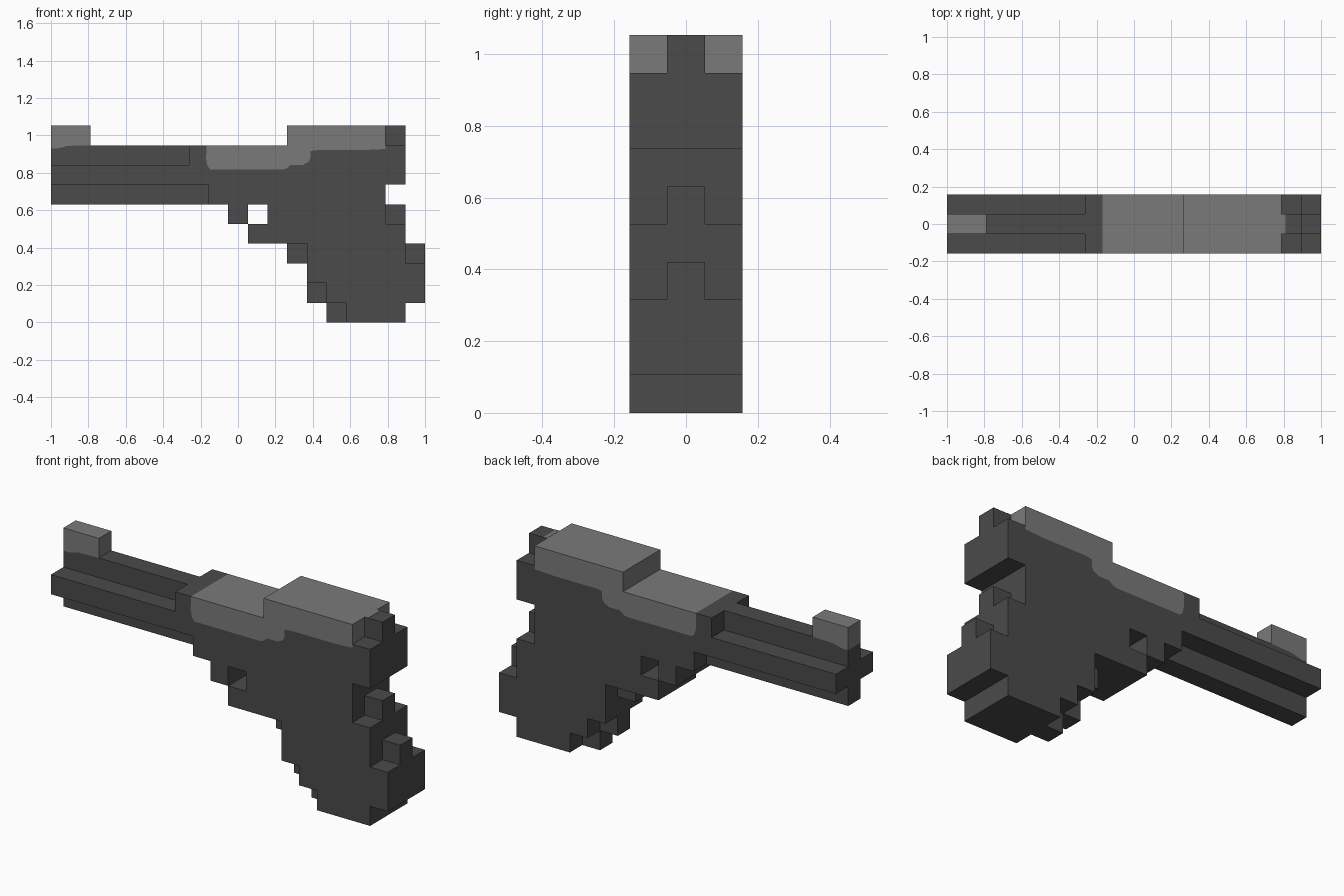
import bpy, bmesh

cube = bpy.data.objects.get("Cube")
if cube:
    bpy.data.objects.remove(cube)

U = 2 / 19            # size of one block; the model is 19 x 3 x 10 blocks


def make_material(name, value):
    mat = bpy.data.materials.new(name)
    mat.use_nodes = True
    colour = (value, value, value, 1)
    mat.diffuse_color = colour
    bsdf = mat.node_tree.nodes["Principled BSDF"]
    bsdf.inputs["Base Color"].default_value = colour
    bsdf.inputs["Roughness"].default_value = 0.8
    return mat


DARK = make_material("dark grey", 0.069)
LIGHT = make_material("light grey", 0.195)


def extrude_profile(name, points, blocks_wide, mat):
    """Extrude a side profile, given in blocks, evenly about y = 0."""
    half = blocks_wide * U / 2
    bm = bmesh.new()
    verts = [bm.verts.new((x * U - 1, -half, z * U)) for x, z in points]
    face = bm.faces.new(verts)
    ext = bmesh.ops.extrude_face_region(bm, geom=[face])
    moved = [v for v in ext["geom"] if isinstance(v, bmesh.types.BMVert)]
    bmesh.ops.translate(bm, verts=moved, vec=(0, 2 * half, 0))
    bmesh.ops.recalc_face_normals(bm, faces=bm.faces)
    mesh = bpy.data.meshes.new(name)
    bm.to_mesh(mesh)
    bm.free()
    mesh.materials.append(mat)
    obj = bpy.data.objects.new(name, mesh)
    bpy.context.collection.objects.link(obj)
    return obj


def block(name, x0, x1, z0, z1, blocks_wide, mat=DARK):
    return extrude_profile(name, [(x0, z0), (x1, z0), (x1, z1), (x0, z1)],
                           blocks_wide, mat)


# Curved seam between the dark frame and the light top cover
seam = [(7.9, 9), (7.88, 8.3), (7.95, 7.95), (8.1, 7.77), (11.76, 7.77),
        (11.98, 7.83), (12.17, 8), (12.78, 8), (13.08, 8.15), (13.18, 8.36),
        (13.18, 8.71), (13.54, 8.76), (15.9, 8.76), (17, 8.81)]

# Frame, grip and lower guard in one stepped profile
frame = [(7, 9), (7, 8), (0, 8), (0, 7), (8, 7), (8, 6), (11, 6), (11, 5),
         (10, 5), (10, 4), (13, 4), (13, 2), (14, 2), (14, 1), (15, 1),
         (15, 0), (18, 0), (18, 1), (19, 1), (19, 3), (18, 3), (18, 5),
         (17, 5), (17, 7), (18, 7), (18, 9), (17, 9)]
extrude_profile("frame_and_grip", frame + seam[::-1], 3, DARK)
extrude_profile("top_cover", seam + [(17, 10), (12, 10), (12, 9)], 3, LIGHT)
block("guard_front", 9, 10, 5, 6, 3)

# Barrel ribs and front sight, meeting along a second seam
sight_seam = [(0, 8.85), (0.25, 8.83), (0.5, 8.88), (0.85, 8.97), (2, 9)]
extrude_profile("barrel_top_rib",
                [(0, 8), (7, 8), (7, 9)] + sight_seam[::-1], 1, DARK)
extrude_profile("front_sight", sight_seam + [(2, 10), (0, 10)], 1, LIGHT)
block("barrel_lower_rib", 0, 8, 6, 7, 1)

# Hammer, with the cover colour just lapping onto its top
block("hammer", 17, 18, 9, 10, 1)
block("hammer_top_edge", 17, 17.2, 9.99, 10.01, 1, LIGHT)

# Narrow blocks that soften the steps of the grip
for name, x, z in (("rear_tang", 17, 5), ("grip_heel", 18, 3),
                   ("grip_front_upper", 12, 3), ("grip_front_middle", 13, 1),
                   ("grip_front_lower", 14, 0)):
    block(name, x, x + 1, z, z + 1, 1)
